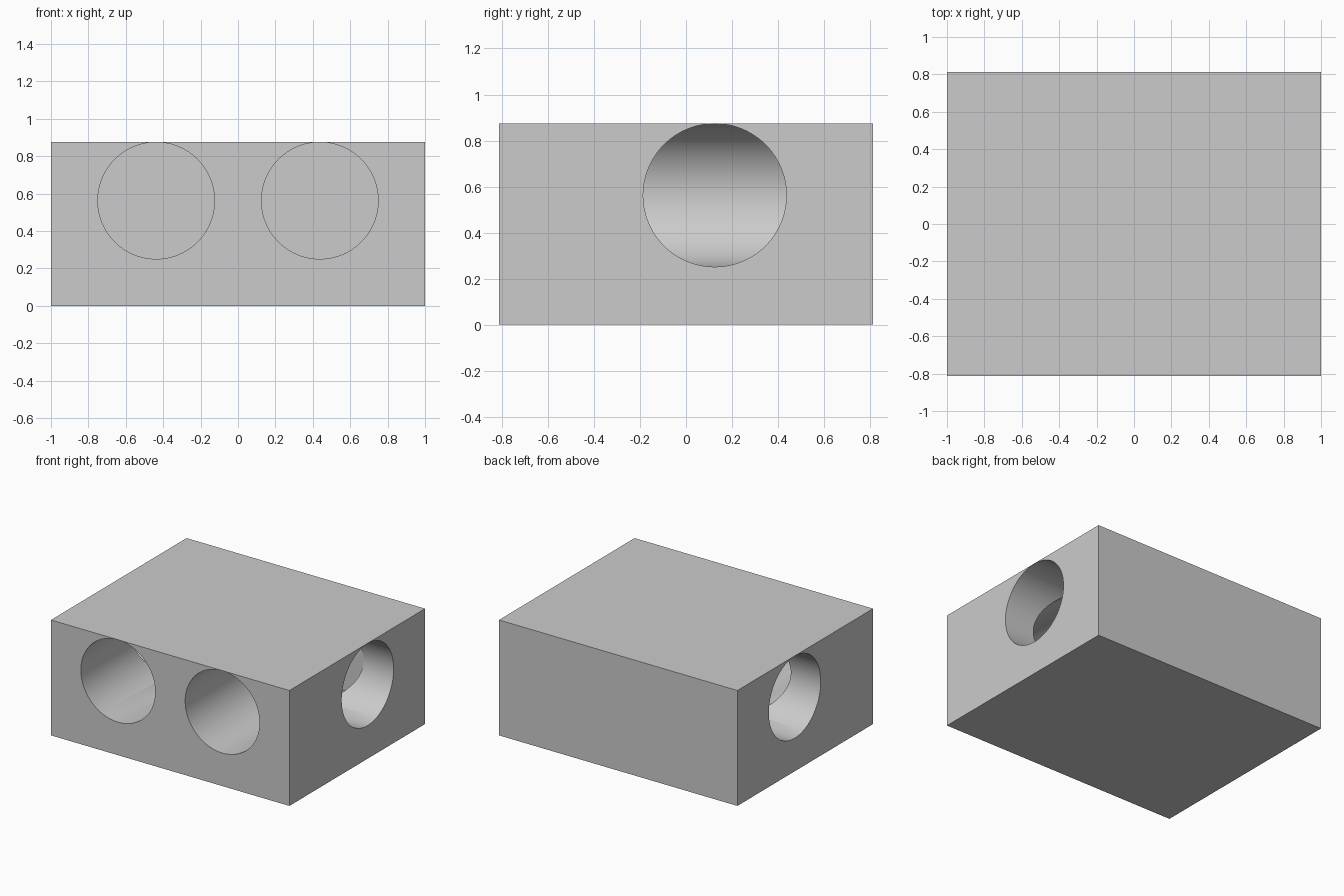
import bpy
from math import radians
from mathutils import Vector

if "Cube" in bpy.data.objects:
    bpy.data.objects.remove(bpy.data.objects["Cube"], do_unlink=True)

WIDTH, DEPTH, HEIGHT = 2.0, 1.625, 0.875
BORE_X, BORE_Y, BORE_Z = 0.4375, 0.125, 0.5625
RADIUS = 0.312

# Plain grey for the whole block
grey = bpy.data.materials.new("plain_grey")
grey.use_nodes = True
colour = (0.6, 0.6, 0.6, 1)
grey.diffuse_color = colour
grey.node_tree.nodes["Principled BSDF"].inputs["Base Color"].default_value = colour

# Solid body
bpy.ops.mesh.primitive_cube_add(size=1, location=(0, 0, HEIGHT / 2))
block = bpy.context.object
block.name = "bored_block"
block.scale = (WIDTH, DEPTH, HEIGHT)
bpy.ops.object.transform_apply(location=True, rotation=True, scale=True)
block.data.materials.append(grey)


def bore(start, end, radius):
    """Cut a round, flat-ended hole between two points."""
    start, end = Vector(start), Vector(end)
    axis = end - start
    bpy.ops.mesh.primitive_cylinder_add(
        vertices=96, radius=radius, depth=axis.length,
        location=(start + end) / 2,
        rotation=axis.to_track_quat('Z', 'Y').to_euler())
    cutter = bpy.context.object
    cutter.hide_render = True
    cutter.data.materials.append(grey)
    bpy.context.view_layer.objects.active = block
    cut = block.modifiers.new("bore", 'BOOLEAN')
    cut.operation = 'DIFFERENCE'
    cut.solver = 'EXACT'
    cut.object = cutter
    bpy.ops.object.modifier_apply(modifier=cut.name)
    bpy.data.objects.remove(cutter, do_unlink=True)


# Blind front bores, each met by a bore from its own side
for side in (-1, 1):
    x = side * BORE_X
    bore((x, -DEPTH, BORE_Z), (x, BORE_Y + RADIUS, BORE_Z), RADIUS)
    bore((side * WIDTH, BORE_Y, BORE_Z), (x, BORE_Y, BORE_Z), RADIUS - 0.001)

# Smooth bore walls with crisp rims
bpy.ops.object.select_all(action='DESELECT')
block.select_set(True)
bpy.context.view_layer.objects.active = block
bpy.ops.object.shade_smooth_by_angle(angle=radians(30))
